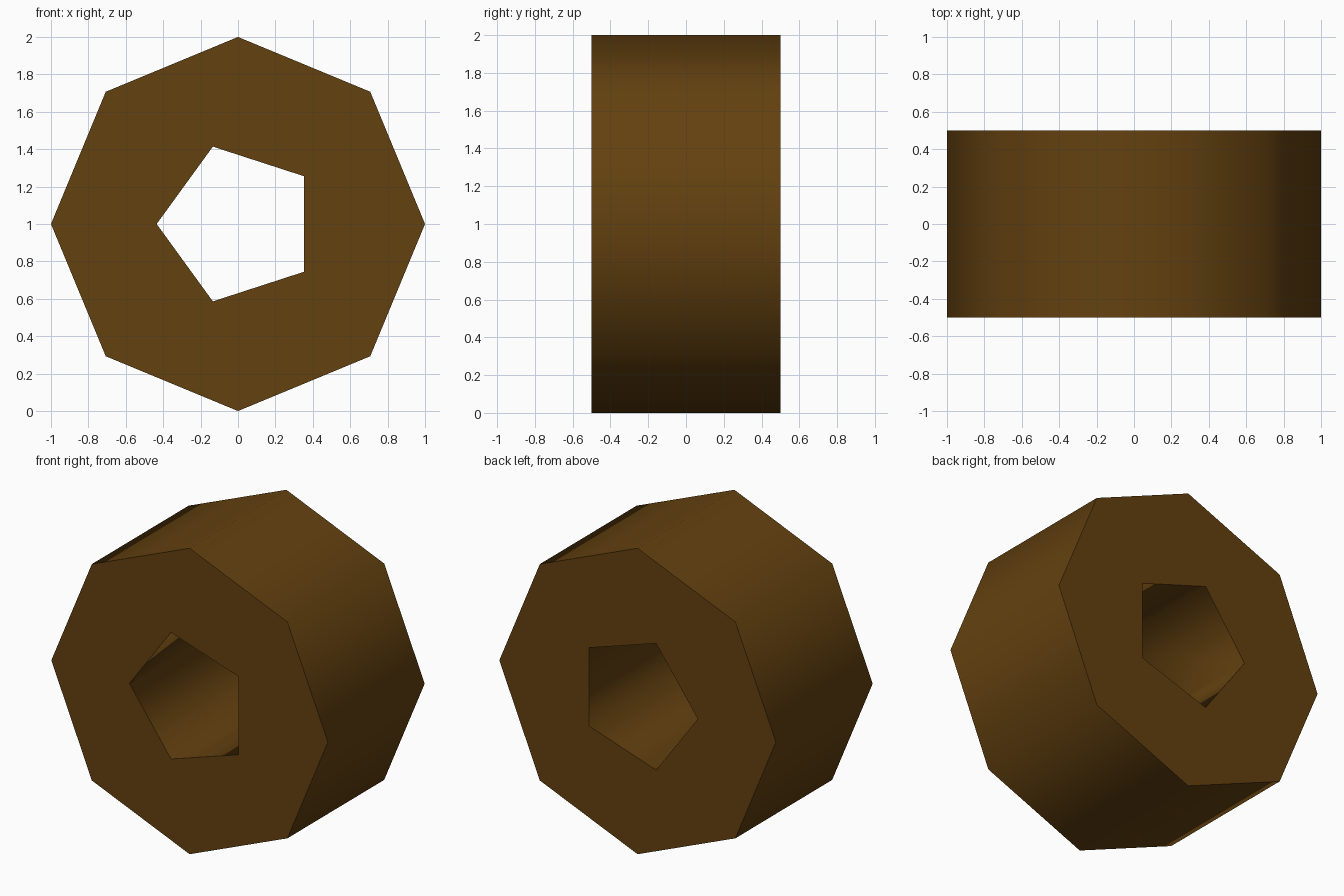
import bpy
from math import radians

if "Cube" in bpy.data.objects:
    bpy.data.objects.remove(bpy.data.objects["Cube"])


def prism(name, sides, radius, depth, turn=0.0):
    """Regular prism with its axis along y, centred at z = 1."""
    bpy.ops.mesh.primitive_cylinder_add(
        vertices=sides, radius=radius, depth=depth, location=(0, 0, 1),
        rotation=(radians(90), radians(turn), 0))
    obj = bpy.context.object
    obj.name = name
    return obj


# Octagonal nut body
nut = prism("octagonal_nut", 8, 1.0, 1.0)

# Pentagonal through-hole with one corner pointing to -x
cutter = prism("pentagon_hole_cutter", 5, 0.435, 1.4, -90)
cutter.hide_render = True

bpy.ops.object.select_all(action='DESELECT')
nut.select_set(True)
bpy.context.view_layer.objects.active = nut
cut = nut.modifiers.new("hole", 'BOOLEAN')
cut.operation = 'DIFFERENCE'
cut.solver = 'EXACT'
cut.object = cutter
bpy.ops.object.modifier_apply(modifier=cut.name)
bpy.data.objects.remove(cutter, do_unlink=True)

# Side walls blend smoothly, end caps stay crisp
bpy.ops.object.shade_smooth_by_angle(angle=radians(80))

# Brown finish
brown = bpy.data.materials.new("brown")
brown.diffuse_color = (0.127, 0.053, 0.005, 1)
brown.use_nodes = True
brown.node_tree.nodes["Principled BSDF"].inputs["Base Color"].default_value = brown.diffuse_color
nut.data.materials.clear()
nut.data.materials.append(brown)
